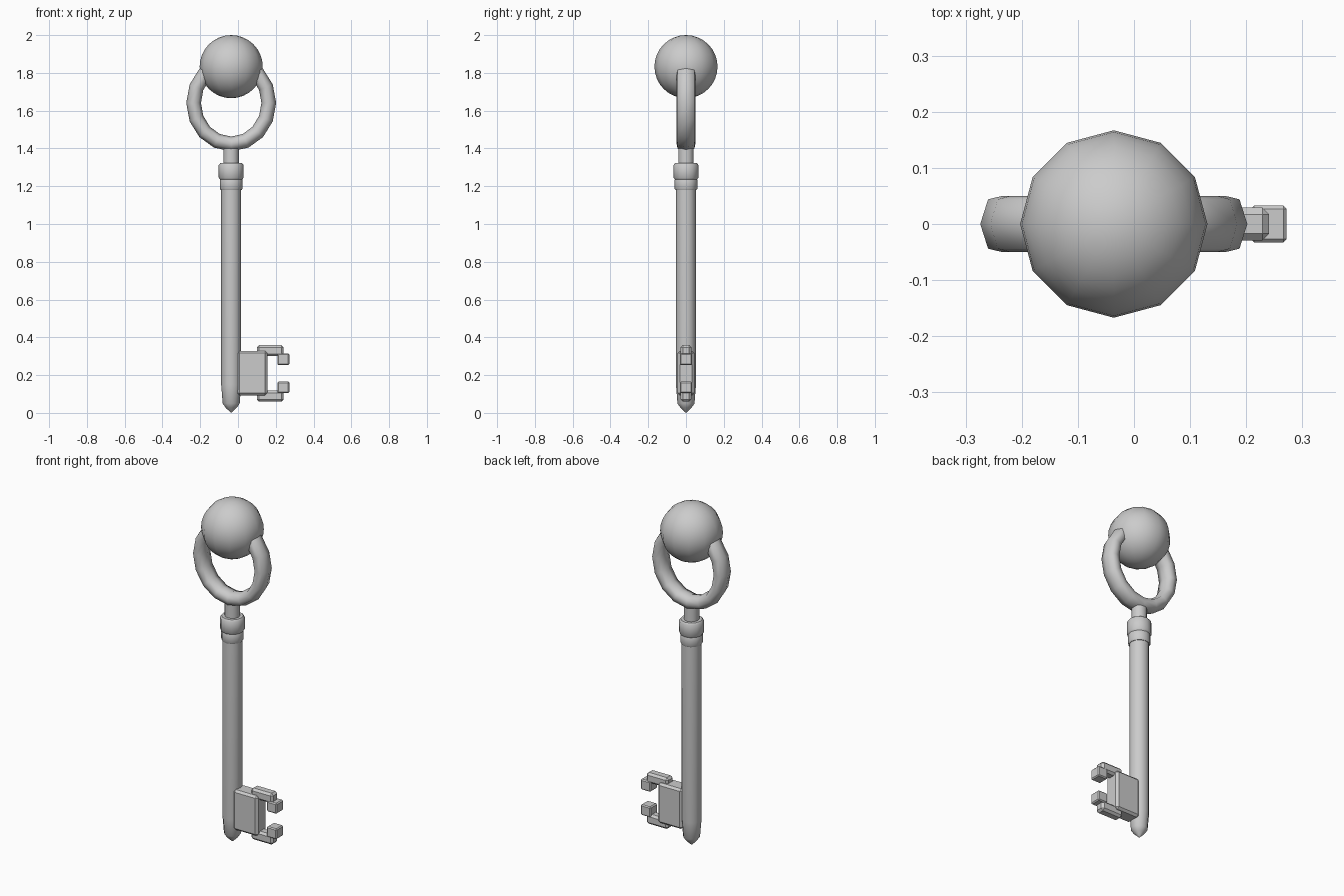
import bpy, bmesh
from math import sin, cos, pi

if "Cube" in bpy.data.objects:
    bpy.data.objects.remove(bpy.data.objects["Cube"])

CX = -0.036  # axis of shaft, ring and ball


def finish(bm, name, angle=40, bevel=0):
    bmesh.ops.recalc_face_normals(bm, faces=bm.faces)
    if bevel:
        bmesh.ops.bevel(bm, geom=bm.edges[:], offset=bevel, segments=1, affect='EDGES')
    me = bpy.data.meshes.new(name)
    bm.to_mesh(me)
    bm.free()
    ob = bpy.data.objects.new(name, me)
    bpy.context.collection.objects.link(ob)
    bpy.ops.object.select_all(action='DESELECT')
    ob.select_set(True)
    bpy.context.view_layer.objects.active = ob
    bpy.ops.object.shade_smooth_by_angle(angle=angle * pi / 180)
    return ob


def turned(name, profile, sides=12):
    """Revolve (radius, z) points around the key axis, capping both ends."""
    bm = bmesh.new()
    rings = [[bm.verts.new((CX + r * cos(2 * pi * i / sides), r * sin(2 * pi * i / sides), z))
              for i in range(sides)] for r, z in profile]
    for a, b in zip(rings, rings[1:]):
        for i in range(sides):
            j = (i + 1) % sides
            bm.faces.new((a[i], a[j], b[j], b[i]))
    bm.faces.new(rings[0])
    bm.faces.new(rings[-1])
    return finish(bm, name)


def block(name, x0, x1, hy, z0, z1, bevel):
    bm = bmesh.new()
    bmesh.ops.create_cube(bm, size=1)
    for v in bm.verts:
        v.co = ((x0 + x1) / 2 + v.co.x * (x1 - x0), v.co.y * 2 * hy,
                (z0 + z1) / 2 + v.co.z * (z1 - z0))
    return finish(bm, name, 25, bevel)


# Shaft with pointed tip
turned("shaft", [(0.003, 0.002), (0.03, 0.028), (0.045, 0.05), (0.053, 0.15), (0.053, 1.22)])

# Stepped collar and neck
turned("collar_lower", [(0.056, 1.18), (0.06, 1.187), (0.06, 1.235), (0.056, 1.242)])
turned("collar_upper", [(0.058, 1.235), (0.066, 1.245), (0.066, 1.312), (0.058, 1.322)])
turned("neck", [(0.041, 1.3), (0.041, 1.42)])

# Slightly oval bow ring
bm = bmesh.new()
section = [(0.039, 0), (0.025, 0.044), (0, 0.05), (-0.025, 0.044),
           (-0.039, 0), (-0.025, -0.044), (0, -0.05), (0.025, -0.044)]
N, M = 16, len(section)
rings = []
for i in range(N):
    t = 2 * pi * i / N
    rings.append([bm.verts.new((CX + (0.199 + d) * cos(t), y, 1.641 + (0.217 + d) * sin(t)))
                  for d, y in section])
for i in range(N):
    a, b = rings[i], rings[(i + 1) % N]
    for k in range(M):
        m = (k + 1) % M
        bm.faces.new((a[k], a[m], b[m], b[k]))
finish(bm, "bow_ring", 60)

# Ball on top
bm = bmesh.new()
bmesh.ops.create_uvsphere(bm, u_segments=12, v_segments=16, radius=0.167)
for v in bm.verts:
    v.co.x += CX
    v.co.z += 1.833
finish(bm, "ball", 60)

# Key bit: plate plus mirrored hooked teeth
ZC = 0.209
block("bit_plate", -0.003, 0.155, 0.045, 0.093, 0.328, 0.012)
for s, side in ((1, "upper"), (-1, "lower")):
    for part, x0, x1, hy, a, b, bev in (("tooth", 0.1, 0.241, 0.029, 0.091, 0.15, 0.012),
                                        ("tooth_tip", 0.208, 0.272, 0.033, 0.044, 0.105, 0.006)):
        z0, z1 = sorted((ZC + s * a, ZC + s * b))
        block(f"{part}_{side}", x0, x1, hy, z0, z1, bev)
